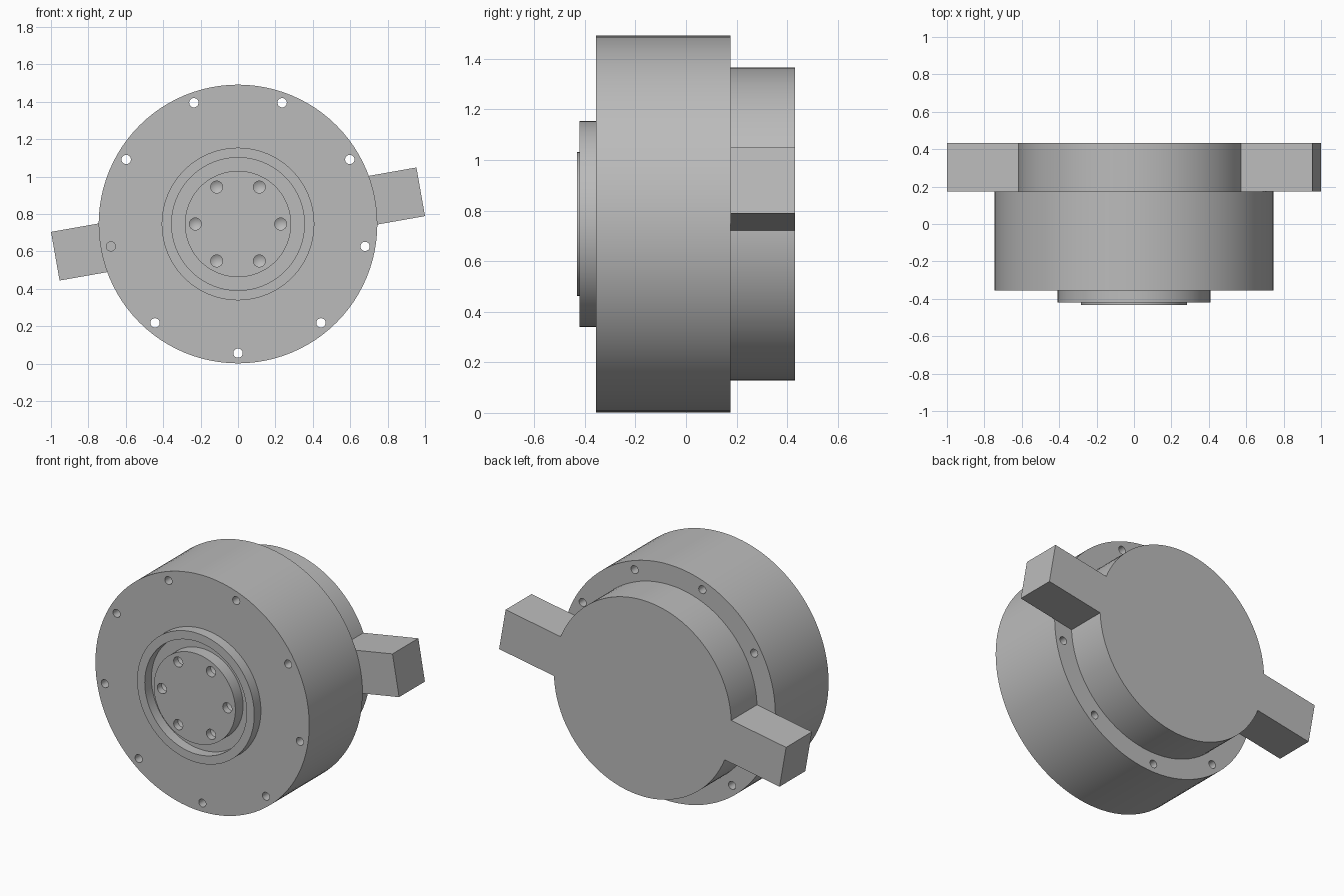
import bpy, bmesh, math
from mathutils import Vector, Matrix

if "Cube" in bpy.data.objects:
    bpy.data.objects.remove(bpy.data.objects["Cube"], do_unlink=True)

CENTRE_Z = 0.747
FRONT, REAR, BACK = -0.355, 0.175, 0.432

grey = bpy.data.materials.new("metal grey")
grey.use_nodes = True
colour = (0.5, 0.5, 0.5, 1)
grey.diffuse_color = colour
grey.node_tree.nodes["Principled BSDF"].inputs["Base Color"].default_value = colour


def finish(name, bm):
    bmesh.ops.recalc_face_normals(bm, faces=bm.faces)
    mesh = bpy.data.meshes.new(name)
    bm.to_mesh(mesh)
    bm.free()
    mesh.materials.append(grey)
    obj = bpy.data.objects.new(name, mesh)
    bpy.context.collection.objects.link(obj)
    return obj


def lathe(bm, profile, x=0, z=CENTRE_Z, steps=96):
    """Spin a closed (radius, y) profile about an axis along y."""
    verts = [bm.verts.new((x + r, y, z)) for r, y in profile]
    edges = [bm.edges.new((a, b)) for a, b in zip(verts, verts[1:])]
    if profile[0][0] > 0:
        edges.append(bm.edges.new((verts[-1], verts[0])))
    bmesh.ops.spin(bm, geom=verts + edges, cent=(x, 0, z), axis=(0, 1, 0),
                   angle=math.tau, steps=steps, use_duplicate=False)
    bmesh.ops.remove_doubles(bm, verts=bm.verts, dist=0.0001)


def disc(name, radius, y0, y1):
    bm = bmesh.new()
    lathe(bm, [(0, y0), (radius, y0), (radius, y1), (0, y1)])
    return finish(name, bm)


def hole_circle(name, count, ring, start, profile):
    bm = bmesh.new()
    for i in range(count):
        a = start + math.tau * i / count
        lathe(bm, profile, ring * math.cos(a), CENTRE_Z + ring * math.sin(a), 24)
    return finish(name, bm)


def combine(obj, other, operation):
    mod = obj.modifiers.new(operation.lower(), "BOOLEAN")
    mod.operation, mod.object, mod.solver = operation, other, "EXACT"
    bpy.context.view_layer.objects.active = obj
    bpy.ops.object.modifier_apply(modifier=mod.name)
    bpy.data.objects.remove(other, do_unlink=True)


# Main drum with nine through bolt holes
drum = disc("drum_housing", 0.745, FRONT, REAR)
combine(drum, hole_circle("bolt_cutters", 9, 0.69, -math.pi / 2,
        [(0, -0.5), (0.025, -0.5), (0.025, 0.3), (0, 0.3)]), "DIFFERENCE")

# Raised ring around the hub
bm = bmesh.new()
lathe(bm, [(0.355, FRONT), (0.408, FRONT), (0.408, -0.421), (0.355, -0.421)])
ring = finish("hub_ring", bm)

# Output hub with six blind, cone-bottomed holes
hub = disc("output_hub", 0.284, -0.432, FRONT)
combine(hub, hole_circle("hub_cutters", 6, 0.228, 0,
        [(0, -0.5), (0.032, -0.5), (0.032, -0.39), (0, -0.37)]), "DIFFERENCE")

# Rear cover with a tilted bar across it, forming the two arms
cover = disc("rear_cover", 0.618, REAR, BACK)
bm = bmesh.new()
bmesh.ops.create_cube(bm, size=1, matrix=Matrix.Translation((0, (REAR + BACK) / 2, CENTRE_Z))
                      @ Matrix.Rotation(math.radians(-10), 4, "Y")
                      @ Matrix.Diagonal((1.984, BACK - REAR, 0.264, 1)))
combine(cover, finish("arm_bar", bm), "UNION")

# Smooth curved walls, keep the edges crisp
bpy.ops.object.select_all(action="DESELECT")
for obj in (drum, ring, hub, cover):
    obj.select_set(True)
    bpy.context.view_layer.objects.active = obj
bpy.ops.object.shade_smooth_by_angle(angle=math.radians(30))
